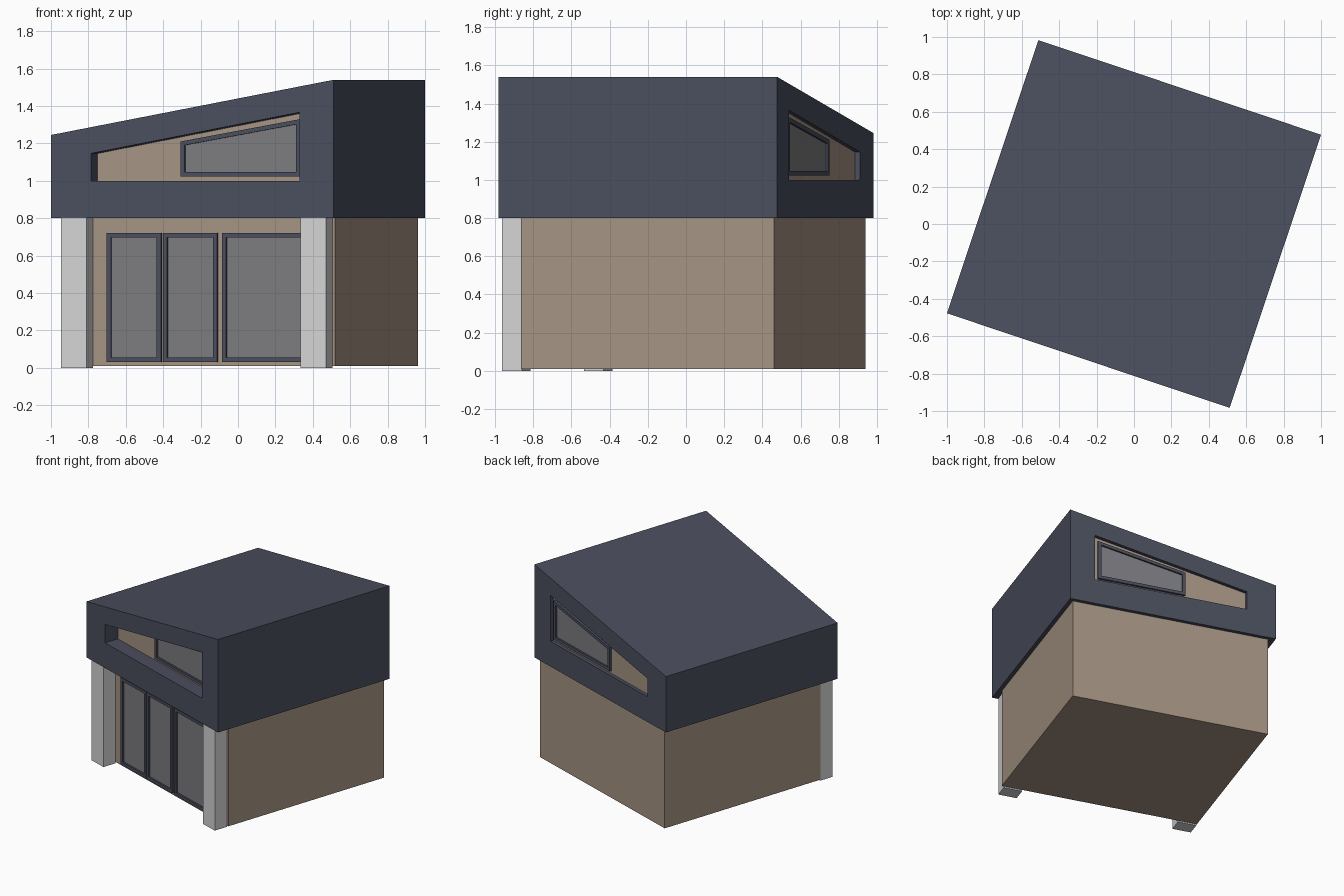
import bpy, bmesh, math

if "Cube" in bpy.data.objects:
    bpy.data.objects.remove(bpy.data.objects["Cube"])

ANGLE = math.radians(-18.5)      # whole building is turned on the plot
HU, HV = 0.797, 0.77             # roof half width and half depth
SLOPE = 0.185                    # roof pitch, rising to the right


def material(name, r, g, b):
    m = bpy.data.materials.new(name)
    m.diffuse_color = (r, g, b, 1)
    m.use_nodes = True
    m.node_tree.nodes["Principled BSDF"].inputs["Base Color"].default_value = m.diffuse_color
    return m


SLATE = material("slate_blue", 0.069, 0.077, 0.110)
BEIGE = material("beige_wall", 0.376, 0.292, 0.225)
WHITE = material("pale_grey", 0.66, 0.66, 0.66)
GLASS = material("grey_glass", 0.205, 0.202, 0.216)


def finish(name, bm, mat):
    bmesh.ops.recalc_face_normals(bm, faces=bm.faces)
    me = bpy.data.meshes.new(name)
    bm.to_mesh(me)
    bm.free()
    ob = bpy.data.objects.new(name, me)
    ob.rotation_euler.z = ANGLE
    me.materials.append(mat)
    bpy.context.collection.objects.link(ob)
    return ob


def prism(name, pts, v0, v1, mat):
    """Extrude a (width, height) outline from depth v0 to v1."""
    bm = bmesh.new()
    a = [bm.verts.new((u, v0, z)) for u, z in pts]
    b = [bm.verts.new((u, v1, z)) for u, z in pts]
    bm.faces.new(a)
    bm.faces.new(b)
    n = len(pts)
    for i in range(n):
        j = (i + 1) % n
        bm.faces.new((a[i], a[j], b[j], b[i]))
    return finish(name, bm, mat)


def ring(name, outer, inner, v0, v1, mat):
    """Frame between two outlines, from depth v0 to v1."""
    bm = bmesh.new()
    loops = [[bm.verts.new((u, v, z)) for u, z in p]
             for p, v in ((outer, v0), (outer, v1), (inner, v1), (inner, v0))]
    n = len(outer)
    for k in range(4):
        a, b = loops[k], loops[(k + 1) % 4]
        for i in range(n):
            j = (i + 1) % n
            bm.faces.new((a[i], a[j], b[j], b[i]))
    return finish(name, bm, mat)


def quad(u0, u1, z0, top0, top1):
    return [(u0, z0), (u1, z0), (u1, top1), (u0, top0)]


def window(name, u0, u1, z0, top0, top1, wall, out, w=0.024):
    """Framed pane on the wall; out is the outward direction (-1 front, 1 back)."""
    s = (top1 - top0) / (u1 - u0)
    inner = quad(u0 + w, u1 - w, z0 + w, top0 + s * w - w, top1 - s * w - w)
    ring(name + "_frame", quad(u0, u1, z0, top0, top1), inner,
         wall - out * 0.01, wall + out * 0.018, SLATE)
    prism(name + "_glass", inner, wall - out * 0.01, wall + out * 0.005, GLASS)


# Roof block with sloping top, cut through by the slanted opening
roof = prism("roof_block", quad(-HU, HU, 0.80, 1.245, 1.54), -HV, HV, SLATE)
cutter = prism("opening_cutter", quad(-0.572, 0.604, 1.0, 1.146, 1.366), -1, 1, SLATE)
cutter.hide_render = True
mod = roof.modifiers.new("opening", 'BOOLEAN')
mod.operation = 'DIFFERENCE'
mod.solver = 'EXACT'
mod.object = cutter
bpy.context.view_layer.objects.active = roof
bpy.ops.object.modifier_apply(modifier="opening")
bpy.data.objects.remove(cutter)

# Walls, carried up inside the roof so they close the openings
FRONT, BACK = -0.655, 0.742
WL, WR = -0.745, 0.767
prism("walls", quad(WL, WR, 0.01, 1.19, 1.19 + SLOPE * (WR - WL)), FRONT, BACK, BEIGE)

# Columns in front of the wall
for side, u in (("left", -0.741), ("right", 0.609)):
    prism(side + "_column", quad(u, u + 0.142, 0.0, 0.80, 0.80), -0.764, FRONT, WHITE)

# Slanted upper windows, front and back
for side, wall, out in (("front", FRONT, -1), ("back", BACK, 1)):
    window(side + "_upper_window", -0.10, 0.577, 1.022, 1.21, 1.33, wall, out)

# Glazed doors
for i, (u0, u1) in enumerate(((-0.515, -0.209), (-0.199, 0.107), (0.134, 0.61))):
    window("glazed_door_%d" % (i + 1), u0, u1, 0.03, 0.722, 0.722, FRONT, -1)
